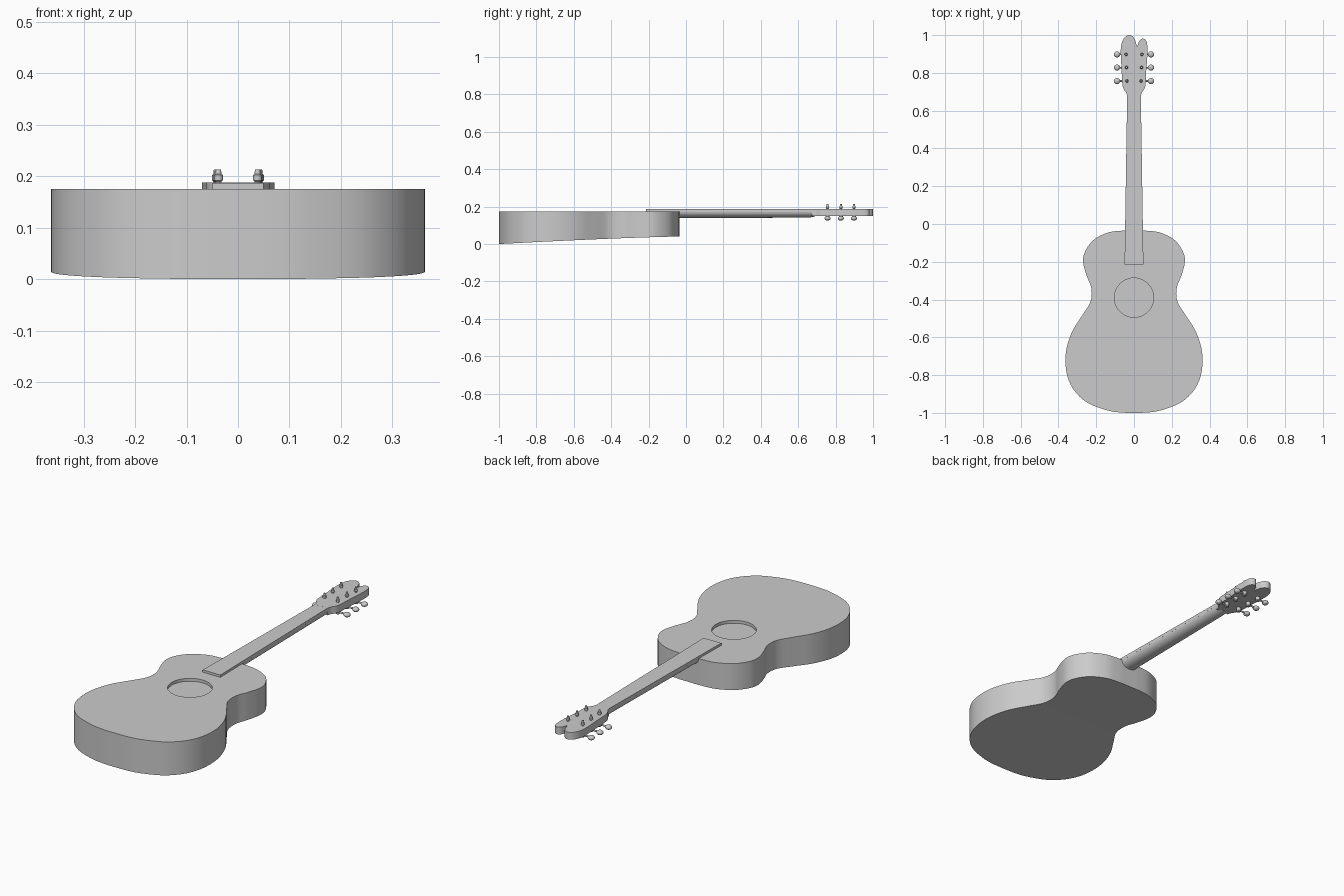
import bpy, bmesh, math
from mathutils import Vector

if "Cube" in bpy.data.objects:
    bpy.data.objects.remove(bpy.data.objects["Cube"])

grey = bpy.data.materials.new("plain grey")
grey.diffuse_color = (0.6, 0.6, 0.6, 1)
grey.use_nodes = True
grey.node_tree.nodes["Principled BSDF"].inputs["Base Color"].default_value = grey.diffuse_color


def finish(ob, angle=35):
    ob.data.materials.clear()
    ob.data.materials.append(grey)
    bpy.ops.object.select_all(action='DESELECT')
    ob.select_set(True)
    bpy.context.view_layer.objects.active = ob
    bpy.ops.object.shade_smooth_by_angle(angle=math.radians(angle))
    return ob


def from_bmesh(name, bm):
    bmesh.ops.recalc_face_normals(bm, faces=bm.faces)
    me = bpy.data.meshes.new(name)
    bm.to_mesh(me)
    bm.free()
    ob = bpy.data.objects.new(name, me)
    bpy.context.collection.objects.link(ob)
    return ob


def smooth_path(pts, n=5):
    """Catmull-Rom curve through open control points."""
    p = [Vector(q) for q in pts]
    p = [2 * p[0] - p[1]] + p + [2 * p[-1] - p[-2]]
    out = []
    for i in range(1, len(p) - 2):
        a, b, c, d = p[i - 1:i + 3]
        for k in range(n):
            t = k / n
            out.append(0.5 * (2 * b + (c - a) * t + (2 * a - 5 * b + 4 * c - d) * t * t
                              + (3 * b - a - 3 * c + d) * t ** 3))
    return out + [p[-2]]


def loft(name, rings):
    """Skin between closed rings of points, with end caps."""
    bm = bmesh.new()
    vs = [[bm.verts.new(q) for q in r] for r in rings]
    n = len(rings[0])
    for a, b in zip(vs, vs[1:]):
        for i in range(n):
            j = (i + 1) % n
            bm.faces.new((a[i], a[j], b[j], b[i]))
    bm.faces.new(vs[0])
    bm.faces.new(vs[-1])
    return from_bmesh(name, bm)


def lathe(name, profile, x, y, seg=16):
    return finish(loft(name, [[(x + r * math.cos(2 * math.pi * i / seg),
                                y + r * math.sin(2 * math.pi * i / seg), z)
                               for i in range(seg)] for r, z in profile]))


# body: half outline mirrored, flat top, back sloping up towards the neck
half = smooth_path([(0.0, -0.035), (0.07, -0.036), (0.14, -0.046), (0.215, -0.085),
                    (0.26, -0.148), (0.269, -0.205), (0.25, -0.275), (0.226, -0.34),
                    (0.23, -0.41), (0.275, -0.485), (0.325, -0.565), (0.355, -0.65),
                    (0.363, -0.73), (0.35, -0.815), (0.31, -0.89), (0.24, -0.95),
                    (0.14, -0.987), (0.07, -0.998), (0.0, -1.0)])


def back_z(y):
    return 0.04 * (1 - min(1, max(0, (-0.035 - y) / 0.965)) ** 1.3)


bm = bmesh.new()
right = half[1:-1]
outline = half + [Vector((-p.x, p.y)) for p in reversed(right)]
top = [bm.verts.new((p.x, p.y, 0.175)) for p in outline]
low = [bm.verts.new((p.x, p.y, back_z(p.y))) for p in outline]
n = len(outline)
bm.faces.new(top)
for i in range(n):
    j = (i + 1) % n
    bm.faces.new((top[i], top[j], low[j], low[i]))
last = len(half) - 1
bm.faces.new((low[0], low[1], low[n - 1]))
for i in range(1, last - 1):
    bm.faces.new((low[i], low[i + 1], low[n - i - 1], low[n - i]))
bm.faces.new((low[last - 1], low[last], low[last + 1]))
body = from_bmesh("body", bm)

# sound hole: shallow round recess
bpy.ops.mesh.primitive_cylinder_add(vertices=48, radius=0.104, depth=0.06,
                                    location=(0, -0.39, 0.19))
cutter = bpy.context.object
cutter.hide_render = True
mod = body.modifiers.new("sound_hole", 'BOOLEAN')
mod.operation, mod.solver, mod.object = 'DIFFERENCE', 'EXACT', cutter
bpy.context.view_layer.objects.active = body
bpy.ops.object.modifier_apply(modifier=mod.name)
bpy.data.objects.remove(cutter)
finish(body)


# fretboard: tapered flat board
def board(y, w):
    return [(-w, y, 0.172), (w, y, 0.172), (w, y, 0.187), (-w, y, 0.187)]


finish(loft("fretboard", [board(-0.215, 0.05), board(0.69, 0.036)]))


# neck: half-round section, slightly fuller at the body
def neck_ring(y, w, d):
    return [(w * math.cos(a), y, 0.174 - d * math.sin(a))
            for a in [math.pi * i / 16 for i in range(17)]]


finish(loft("neck", [neck_ring(-0.06, 0.05, 0.038), neck_ring(-0.02, 0.047, 0.035),
                     neck_ring(0.66, 0.0365, 0.033), neck_ring(0.69, 0.036, 0.026)]))

# headstock: lopsided outline with a notch at the tip
left_side = smooth_path([(-0.036, 0.675), (-0.042, 0.695), (-0.06, 0.73), (-0.066, 0.82),
                         (-0.07, 0.93), (-0.055, 0.98), (-0.027, 1.0), (0.0, 0.985),
                         (0.017, 0.938)])
right_side = smooth_path([(0.017, 0.938), (0.03, 0.972), (0.05, 0.981), (0.068, 0.962),
                          (0.071, 0.9), (0.064, 0.80), (0.06, 0.73), (0.042, 0.695),
                          (0.036, 0.675)])
edge = left_side + right_side[1:]
finish(loft("headstock", [[(p.x, p.y, z) for p in edge] for z in (0.15, 0.1872)]))

# tuners: post, gear housing, shaft and knob, three per side
for s, side in ((-1, "left"), (1, "right")):
    for k, y in enumerate((0.757, 0.828, 0.898)):
        x = s * (0.038 + 0.002 * k)
        tag = f"{side}_{k + 1}"
        lathe("tuner_post_" + tag, [(0.006, 0.18), (0.006, 0.19), (0.0085, 0.192),
                                    (0.0085, 0.202), (0.006, 0.204), (0.005, 0.213)], x, y)
        lathe("tuner_gear_" + tag, [(0.011, 0.152), (0.011, 0.132), (0.008, 0.128)], x, y)
        bpy.ops.mesh.primitive_cylinder_add(vertices=12, radius=0.0045, depth=0.045,
                                            location=(s * 0.0615, y, 0.138),
                                            rotation=(0, math.pi / 2, 0))
        bpy.context.object.name = "tuner_shaft_" + tag
        finish(bpy.context.object)
        bpy.ops.mesh.primitive_uv_sphere_add(segments=20, ring_count=12, radius=1,
                                             location=(s * 0.09, y, 0.137))
        knob = bpy.context.object
        knob.name = "tuner_knob_" + tag
        knob.scale = (0.017, 0.016, 0.012)
        finish(knob)
